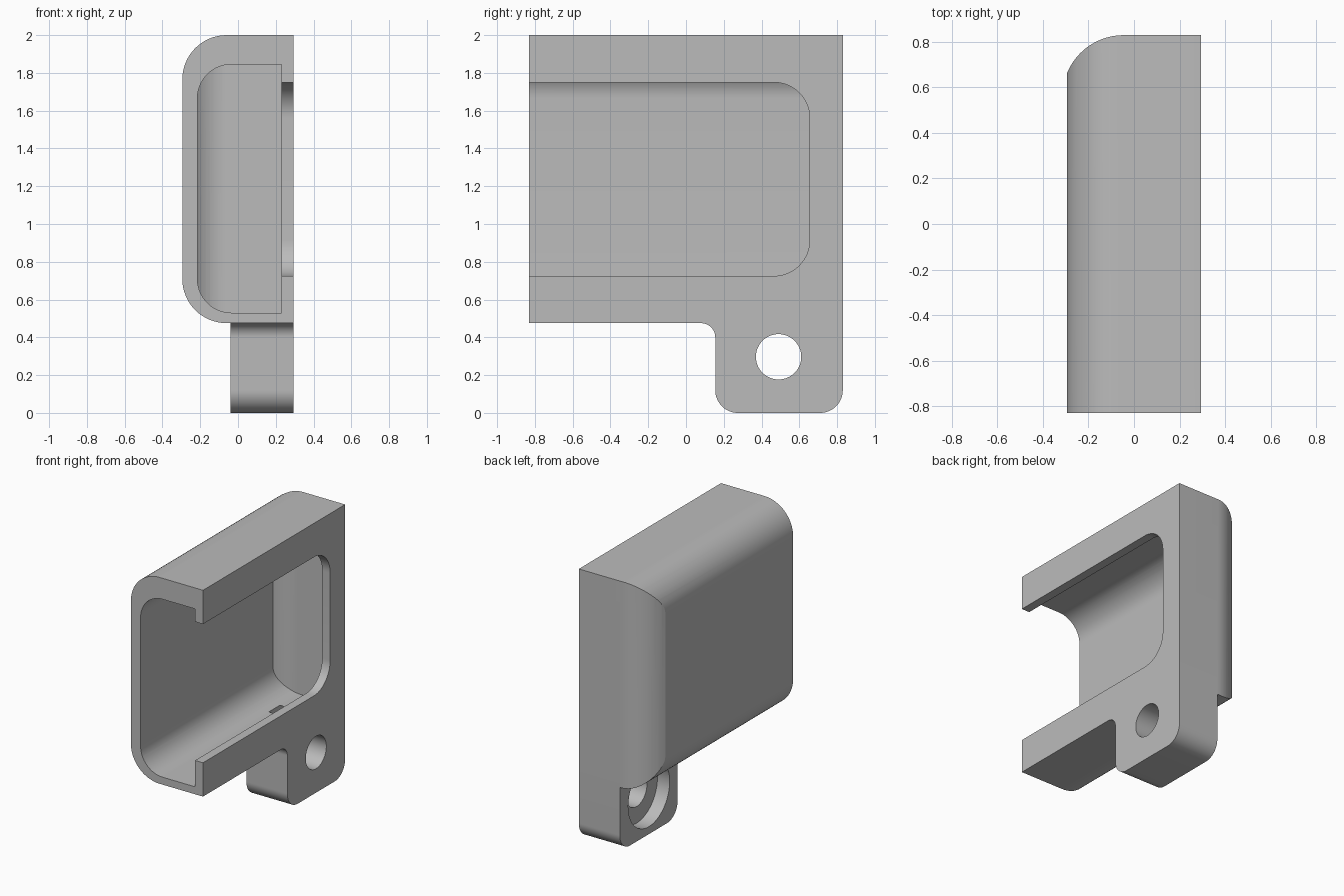
import bpy, bmesh, math
from mathutils import Vector

cube = bpy.data.objects.get("Cube")
if cube:
    bpy.data.objects.remove(cube, do_unlink=True)

grey = bpy.data.materials.new("matte grey")
grey.use_nodes = True
COLOUR = (0.5, 0.5, 0.5, 1)
grey.diffuse_color = COLOUR
grey.node_tree.nodes["Principled BSDF"].inputs["Base Color"].default_value = COLOUR

STEPS = 16


def fillet(corners):
    """Outline from (u, v, radius) corners, rounding convex or concave ones."""
    out = []
    n = len(corners)
    for i, (u, v, r) in enumerate(corners):
        p = Vector((u, v))
        if r == 0:
            out.append(p)
            continue
        a = (Vector(corners[i - 1][:2]) - p).normalized()
        b = (Vector(corners[(i + 1) % n][:2]) - p).normalized()
        # every rounded corner is square, so the centre is a radius along each side
        centre = p + (a + b) * r
        for k in range(STEPS + 1):
            t = math.pi / 2 * k / STEPS
            out.append(centre - b * r * math.cos(t) - a * r * math.sin(t))
    return out


def prism(name, outline, axis, lo, hi):
    """Extrude an outline along one axis; u, v are the other two axes in order."""
    def place(p, w):
        co = [p[0], p[1]]
        co.insert(axis, w)
        return co
    bm = bmesh.new()
    face = bm.faces.new([bm.verts.new(place(p, lo)) for p in outline])
    ext = bmesh.ops.extrude_face_region(bm, geom=[face])
    for vert in (g for g in ext["geom"] if isinstance(g, bmesh.types.BMVert)):
        vert.co[axis] = hi
    bmesh.ops.recalc_face_normals(bm, faces=bm.faces)
    mesh = bpy.data.meshes.new(name)
    bm.to_mesh(mesh)
    bm.free()
    mesh.materials.append(grey)
    obj = bpy.data.objects.new(name, mesh)
    bpy.context.collection.objects.link(obj)
    return obj


def disc(y, z, r, steps=64):
    return [(y + r * math.cos(math.tau * k / steps),
             z + r * math.sin(math.tau * k / steps)) for k in range(steps)]


def combine(target, other, operation):
    mod = target.modifiers.new(operation.lower(), 'BOOLEAN')
    mod.operation = operation
    mod.solver = 'EXACT'
    mod.object = other
    bpy.context.view_layer.update()
    graph = bpy.context.evaluated_depsgraph_get()
    mesh = bpy.data.meshes.new_from_object(target.evaluated_get(graph))
    target.modifiers.clear()
    target.data = mesh
    bpy.data.objects.remove(other, do_unlink=True)


X, Y, Z = 0.295, 0.83, 2.0
BASE = 0.475

# Outer shell: rounded along its length and again at its rear edge
holder = prism("holder_body", fillet([(-X, BASE, 0.235), (X, BASE, 0),
                                      (X, Z, 0), (-X, Z, 0.235)]), 1, -Y, Y)
rear = prism("rear_rounding", fillet([(-X - 0.02, -1, 0), (1, -1, 0),
                                      (1, Y, 0), (-X - 0.02, Y, 0.27)]), 2, 0, 3)
combine(holder, rear, 'INTERSECT')

# Mounting tab, blended into the underside
tab = prism("mounting_tab", fillet([(Y, 0, 0.12), (Y, 0.6, 0), (0.07, 0.6, 0),
                                    (0.07, BASE, 0), (0.155, BASE, 0.075),
                                    (0.155, 0, 0.12)]), 0, -0.04, X)
combine(holder, tab, 'UNION')

# Inner pocket, open at the front
pocket = prism("pocket", fillet([(-0.215, 0.53, 0.18), (0.23, 0.53, 0),
                                 (0.23, 1.845, 0), (-0.215, 1.845, 0.18)]), 1, -1, 0.9)
pocket_rear = prism("pocket_rear", fillet([(-0.29, -1.1, 0), (1, -1.1, 0),
                                           (1, 0.775, 0), (-0.29, 0.775, 0.23)]), 2, 0, 3)
combine(pocket, pocket_rear, 'INTERSECT')
combine(holder, pocket, 'DIFFERENCE')

# Side window, open at the front
window = prism("window", fillet([(-1, 0.725, 0), (0.655, 0.725, 0.19),
                                 (0.655, 1.75, 0.19), (-1, 1.75, 0)]), 0, 0.1, 0.5)
combine(holder, window, 'DIFFERENCE')

# Screw hole and its counterbore on the inner side
combine(holder, prism("screw_hole", disc(0.49, 0.297, 0.12), 0, -0.2, 0.5), 'DIFFERENCE')
combine(holder, prism("counterbore", disc(0.49, 0.297, 0.242), 0, -0.046, 0.06), 'DIFFERENCE')

bpy.ops.object.select_all(action='DESELECT')
holder.select_set(True)
bpy.context.view_layer.objects.active = holder
bpy.ops.object.shade_smooth_by_angle(angle=math.radians(14))
